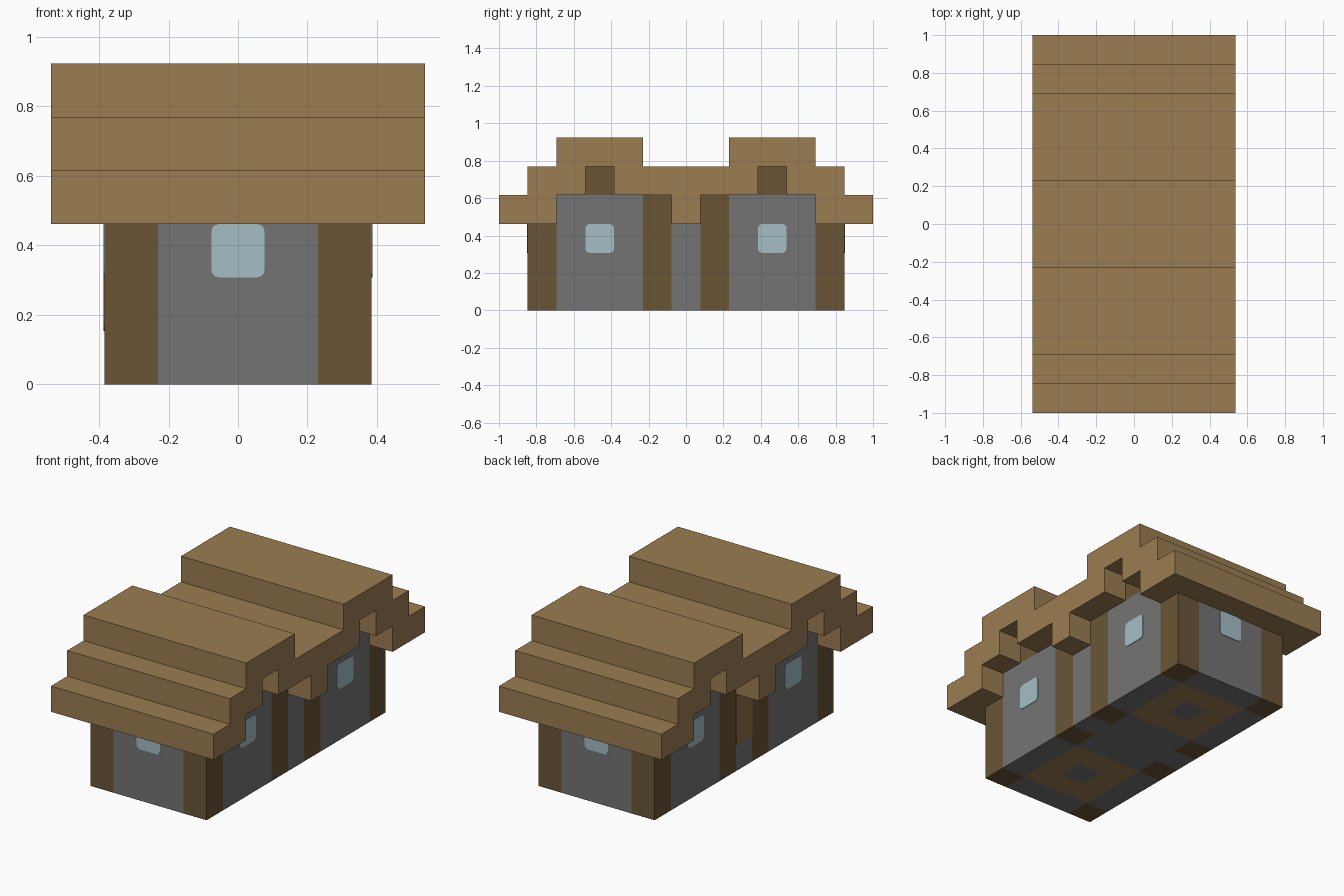
import bpy
import bmesh
from mathutils import Vector

U = 2 / 13  # one building block

cube = bpy.data.objects.get("Cube")
if cube:
    bpy.data.objects.remove(cube, do_unlink=True)


def material(name, rgb):
    linear = [((c / 255 + 0.055) / 1.055) ** 2.4 for c in rgb] + [1]
    mat = bpy.data.materials.new(name)
    mat.use_nodes = True
    mat.diffuse_color = linear
    bsdf = next(n for n in mat.node_tree.nodes if n.type == "BSDF_PRINCIPLED")
    bsdf.inputs["Base Color"].default_value = linear
    bsdf.inputs["Roughness"].default_value = 0.9
    return mat


PLANK = material("plank_brown", (155, 125, 81))
LOG = material("dark_log_brown", (106, 85, 53))
STONE = material("stone_grey", (116, 116, 116))
GLASS = material("pale_blue_glass", (164, 191, 197))
DOOR = material("door_brown", (143, 111, 70))


def finish(name, bm, mats):
    bmesh.ops.recalc_face_normals(bm, faces=bm.faces[:])
    mesh = bpy.data.meshes.new(name)
    bm.to_mesh(mesh)
    bm.free()
    for mat in mats:
        mesh.materials.append(mat)
    obj = bpy.data.objects.new(name, mesh)
    bpy.context.collection.objects.link(obj)
    return obj


def add_box(bm, low, high, slot=0):
    """Axis-aligned box between two corners, in blocks."""
    low, high = Vector(low) * U, Vector(high) * U
    verts = bmesh.ops.create_cube(bm, size=1)["verts"]
    for v in verts:
        v.co = Vector([(a + b) / 2 + c * (b - a) for a, b, c in zip(low, high, v.co)])
    for f in {f for v in verts for f in v.link_faces}:
        f.material_index = slot


def box(name, low, high, mat):
    bm = bmesh.new()
    add_box(bm, low, high)
    return finish(name, bm, [mat])


def plate(name, centre, axis, height, mat):
    """Thin rounded panel one block wide, lying on a wall that faces the axis."""
    bm = bmesh.new()
    half = Vector((0.5, 0.5, height / 2))
    half[axis] = 0.02
    add_box(bm, Vector(centre) - half, Vector(centre) + half)
    rims = [e for e in bm.edges if abs((e.verts[0].co - e.verts[1].co)[axis]) > 0.001]
    bmesh.ops.bevel(bm, geom=rims, offset=0.15 * U, segments=3, profile=0.5, affect="EDGES")
    return finish(name, bm, [mat])


# Stepped roof: half of the outline, mirrored and extruded across the house
half_outline = [(1.5, 5), (1.5, 6), (4.5, 6), (4.5, 5), (5.5, 5), (5.5, 4), (6.5, 4),
                (6.5, 3), (4.5, 3), (4.5, 4), (3.5, 4), (3.5, 5), (2.5, 5), (2.5, 4),
                (0.5, 4), (0.5, 3)]
outline = half_outline + [(-y, z) for y, z in reversed(half_outline)]
bm = bmesh.new()
face = bm.faces.new([bm.verts.new((-3.5 * U, y * U, z * U)) for y, z in outline])
extruded = bmesh.ops.extrude_face_region(bm, geom=[face])["geom"]
bmesh.ops.translate(bm, vec=(7 * U, 0, 0),
                    verts=[g for g in extruded if isinstance(g, bmesh.types.BMVert)])
finish("stepped_roof", bm, [PLANK])

# Connecting wall between the two halves, with the door on one side
box("middle_wall", (-2.5, -0.5, 0), (2.5, 0.5, 3), STONE)
plate("door", (-2.5, 0, 2), 0, 2, DOOR)

for s, end in ((-1, "front"), (1, "back")):
    def span(a, b):
        return sorted((s * a, s * b))

    # End wall, inner wall and ridge beam
    y0, y1 = span(4.5, 5.5)
    box(end + "_wall", (-1.5, y0, 0), (1.5, y1, 3), STONE)
    plate(end + "_window", (0, s * 5.5, 2.5), 1, 1, GLASS)
    y0, y1 = span(0.5, 1.5)
    box(end + "_inner_wall", (-1.5, y0, 0), (1.5, y1, 4), STONE)
    y0, y1 = span(2.5, 3.5)
    box(end + "_ridge_beam", (-2.5, y0, 4), (2.5, y1, 5), LOG)

    # Plank floor with a stone block in its centre
    bm = bmesh.new()
    for i in (-1, 0, 1):
        for j in (-1, 0, 1):
            y = s * 3 + j
            add_box(bm, (i - 0.5, y - 0.5, 0), (i + 0.5, y + 0.5, 1), int(i == j == 0))
    finish(end + "_floor", bm, [PLANK, STONE])

    # Side walls, windows and log posts
    for t, side in ((-1, "right"), (1, "left")):
        x0, x1 = sorted((t * 1.5, t * 2.5))
        label = end + "_" + side
        y0, y1 = span(1.5, 4.5)
        box(label + "_side_wall", (x0, y0, 0), (x1, y1, 4), STONE)
        plate(label + "_side_window", (t * 2.5, s * 3, 2.5), 0, 1, GLASS)
        for part, a, b, top in (("corner_post", 4.5, 5.5, 3), ("middle_post", 0.5, 1.5, 4)):
            y0, y1 = span(a, b)
            box(label + "_" + part, (x0, y0, 0), (x1, y1, top), LOG)
